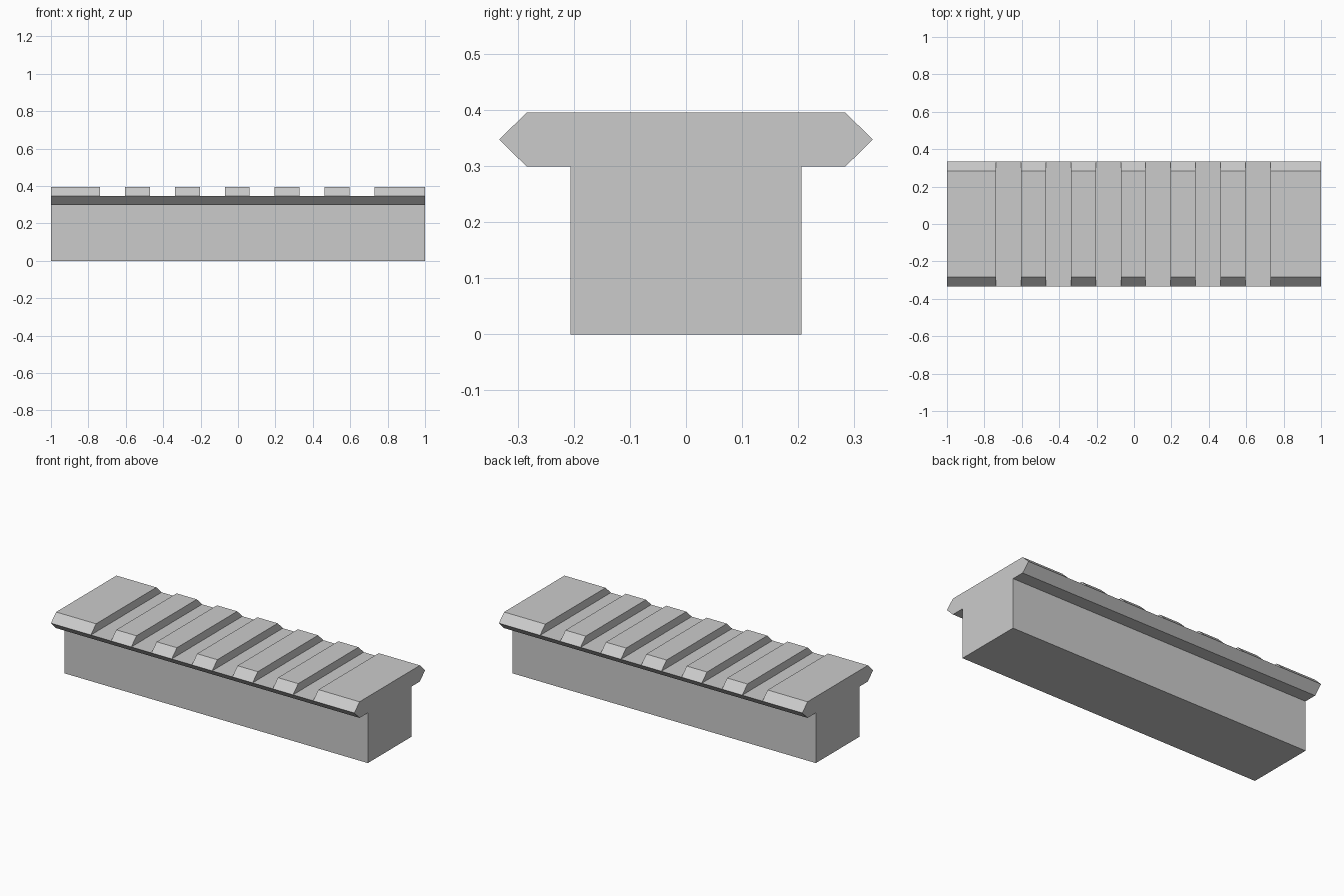
import bpy
import bmesh

cube = bpy.data.objects.get("Cube")
if cube:
    bpy.data.objects.remove(cube, do_unlink=True)

# Single grey finish
GREY = (0.6, 0.6, 0.6, 1.0)
grey = bpy.data.materials.new("plain_grey")
grey.use_nodes = True
grey.diffuse_color = GREY
grey.node_tree.nodes["Principled BSDF"].inputs["Base Color"].default_value = GREY


def extrude_profile(name, half_profile, x0, x1):
    """Mirror a (y, z) half profile across y = 0 and extrude it along x."""
    outline = half_profile + [(-y, z) for y, z in reversed(half_profile)]
    bm = bmesh.new()
    face = bm.faces.new([bm.verts.new((x0, y, z)) for y, z in outline])
    result = bmesh.ops.extrude_face_region(bm, geom=[face], use_keep_orig=True)
    moved = [v for v in result["geom"] if isinstance(v, bmesh.types.BMVert)]
    bmesh.ops.translate(bm, verts=moved, vec=(x1 - x0, 0, 0))
    bmesh.ops.recalc_face_normals(bm, faces=bm.faces)
    mesh = bpy.data.meshes.new(name)
    bm.to_mesh(mesh)
    bm.free()
    mesh.materials.append(grey)
    obj = bpy.data.objects.new(name, mesh)
    bpy.context.collection.objects.link(obj)
    return obj


# Section sizes
STEM, SHOULDER, TIP = 0.206, 0.284, 0.333
UNDERSIDE, MIDDLE, TOP = 0.299, 0.347, 0.395

# Slot layout along the rail
SLOTS, PITCH, SLOT_WIDTH, MIDPOINT = 6, 0.2665, 0.133, -0.004

# Stem and lower half of the head, running the full length
extrude_profile("rail_base", [(STEM, 0), (STEM, UNDERSIDE),
                              (SHOULDER, UNDERSIDE), (TIP, MIDDLE)], -1, 1)

# Raised teeth between the slots, with a longer one at each end
start = -1
for i in range(SLOTS + 1):
    centre = MIDPOINT + (i - (SLOTS - 1) / 2) * PITCH
    end = centre - SLOT_WIDTH / 2 if i < SLOTS else 1
    extrude_profile(f"tooth_{i + 1}", [(TIP, MIDDLE), (SHOULDER, TOP)], start, end)
    start = centre + SLOT_WIDTH / 2
